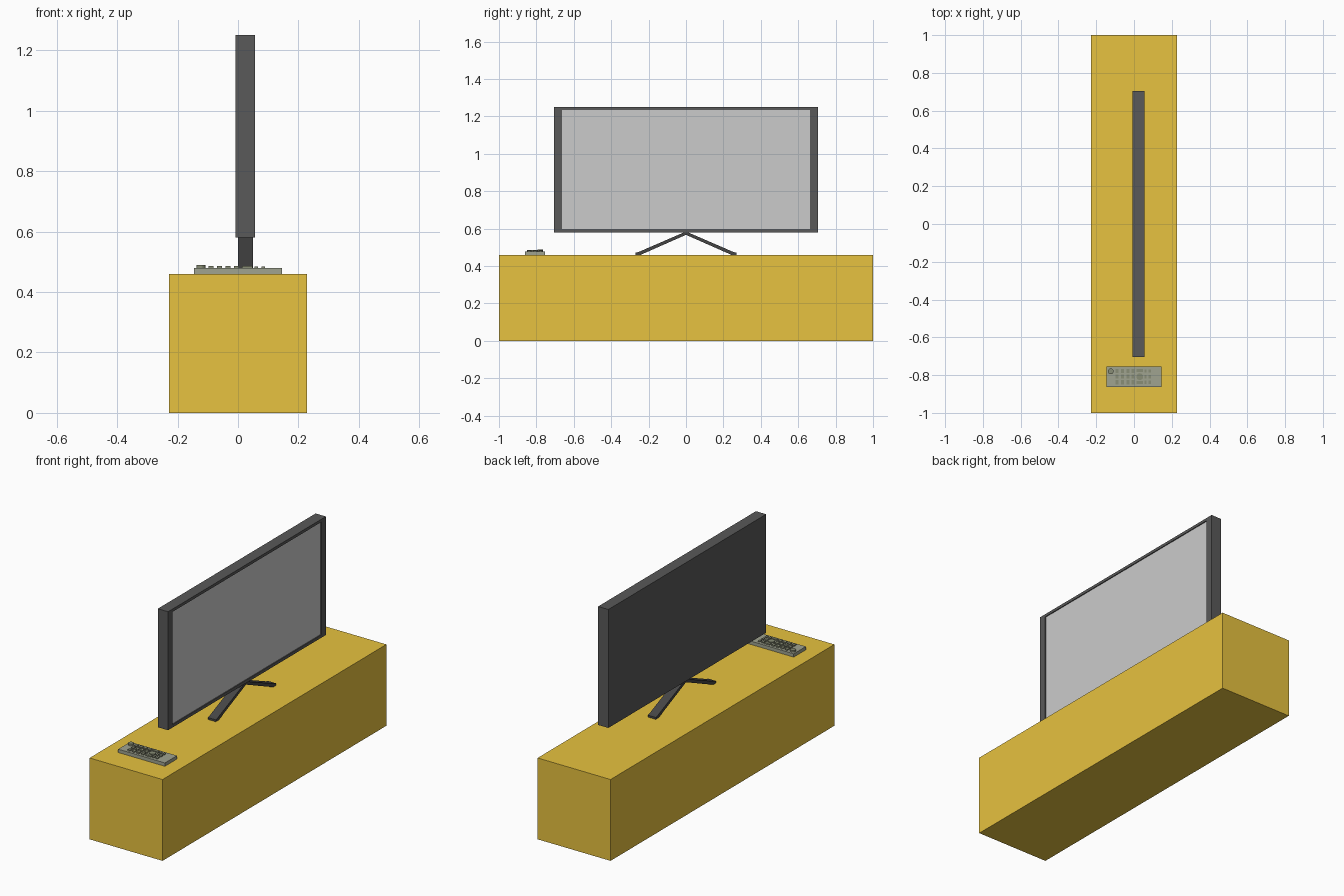
import bpy, bmesh, math

if "Cube" in bpy.data.objects:
    bpy.data.objects.remove(bpy.data.objects["Cube"])


def material(name, rgb):
    m = bpy.data.materials.new(name)
    m.diffuse_color = (*rgb, 1)
    m.use_nodes = True
    m.node_tree.nodes["Principled BSDF"].inputs["Base Color"].default_value = m.diffuse_color
    return m


WOOD = material("wood", (0.80, 0.54, 0.05))
BLACK = material("black_plastic", (0.10, 0.10, 0.10))
STAND = material("stand_black", (0.06, 0.06, 0.06))
OLIVE = material("remote_body", (0.35, 0.37, 0.28))
KEY = material("remote_keys", (0.25, 0.27, 0.18))


def finish(name, bm, mat=None):
    bmesh.ops.recalc_face_normals(bm, faces=bm.faces)
    me = bpy.data.meshes.new(name)
    bm.to_mesh(me)
    bm.free()
    ob = bpy.data.objects.new(name, me)
    bpy.context.collection.objects.link(ob)
    if mat:
        me.materials.append(mat)
    return ob


def box(name, lo, hi, mat=None):
    bm = bmesh.new()
    bmesh.ops.create_cube(bm, size=1)
    for v in bm.verts:
        v.co = [(a + b) / 2 + c * (b - a) for a, b, c in zip(lo, hi, v.co)]
    return finish(name, bm, mat)


def prism(name, pts, lo, hi, mat, axis):
    # Extrude a closed 2D outline along x (points are y, z) or z (points are x, y)
    bm = bmesh.new()
    place = (lambda p, t: (t, *p)) if axis == "x" else (lambda p, t: (*p, t))
    face = bm.faces.new([bm.verts.new(place(p, lo)) for p in pts])
    ext = bmesh.ops.extrude_face_region(bm, geom=[face])["geom"]
    for v in ext:
        if isinstance(v, bmesh.types.BMVert):
            v.co["xyz".index(axis)] = hi
    return finish(name, bm, mat)


def disc(name, x, y, r, lo, hi, mat, n=20):
    pts = [(x + r * math.cos(2 * math.pi * i / n), y + r * math.sin(2 * math.pi * i / n))
           for i in range(n)]
    ob = prism(name, pts, lo, hi, mat, "z")
    return ob


# Cabinet
box("cabinet", (-0.228, -1, 0), (0.228, 1, 0.46), WOOD)

# Television housing: solid back with four bezel bars around the screen
X0, X1, W, Z0, Z1 = -0.008, 0.056, 0.705, 0.58, 1.25
SW, SZ0, SZ1, DEPTH = 0.664, 0.597, 1.234, 0.008
box("tv_back", (X0, -W, Z0), (X1 - DEPTH, W, Z1), BLACK)
for side, s in (("left", -1), ("right", 1)):
    ya, yb = sorted((s * SW, s * W))
    box(side + "_bezel", (X1 - DEPTH, ya, Z0), (X1, yb, Z1), BLACK)
box("top_bezel", (X1 - DEPTH, -SW, SZ1), (X1, SW, Z1), BLACK)
box("bottom_bezel", (X1 - DEPTH, -SW, Z0), (X1, SW, SZ0), BLACK)
box("screen", (X1 - DEPTH, -SW, SZ0), (X1 - DEPTH + 0.003, SW, SZ1))

# Splayed stand legs with flat feet
leg = [(0, 0.585), (0.252, 0.476), (0.27, 0.471), (0.27, 0.46), (0.243, 0.46), (0, 0.567)]
for side, s in (("left", -1), ("right", 1)):
    prism(side + "_stand_leg", [(s * y, z) for y, z in leg], 0, 0.05, STAND, "x")

# Remote control body
box("remote_body", (-0.146, -0.862, 0.46), (0.146, -0.754, 0.479), OLIVE)
TOP = 0.478

# Power key and number pad
disc("power_key", -0.123, -0.78, 0.015, TOP, 0.489, KEY)
for i in range(4):
    for j in range(3):
        x, y = -0.089 + i * 0.028, -0.808 + (j - 1) * 0.03
        box("number_key", (x - 0.008, y - 0.011, TOP), (x + 0.008, y + 0.011, 0.486), KEY)

# Navigation key with flanking rocker keys
disc("navigation_key", 0.031, -0.808, 0.018, TOP, 0.486, KEY)
for y in (-0.84, -0.776):
    box("rocker_key", (0.014, y - 0.008, TOP), (0.048, y + 0.008, 0.486), KEY)

# Small function keys
for x in (0.061, 0.083):
    for j in range(3):
        y = -0.808 + (j - 1) * 0.03
        box("function_key", (x - 0.006, y - 0.009, TOP), (x + 0.006, y + 0.009, 0.484), KEY)
